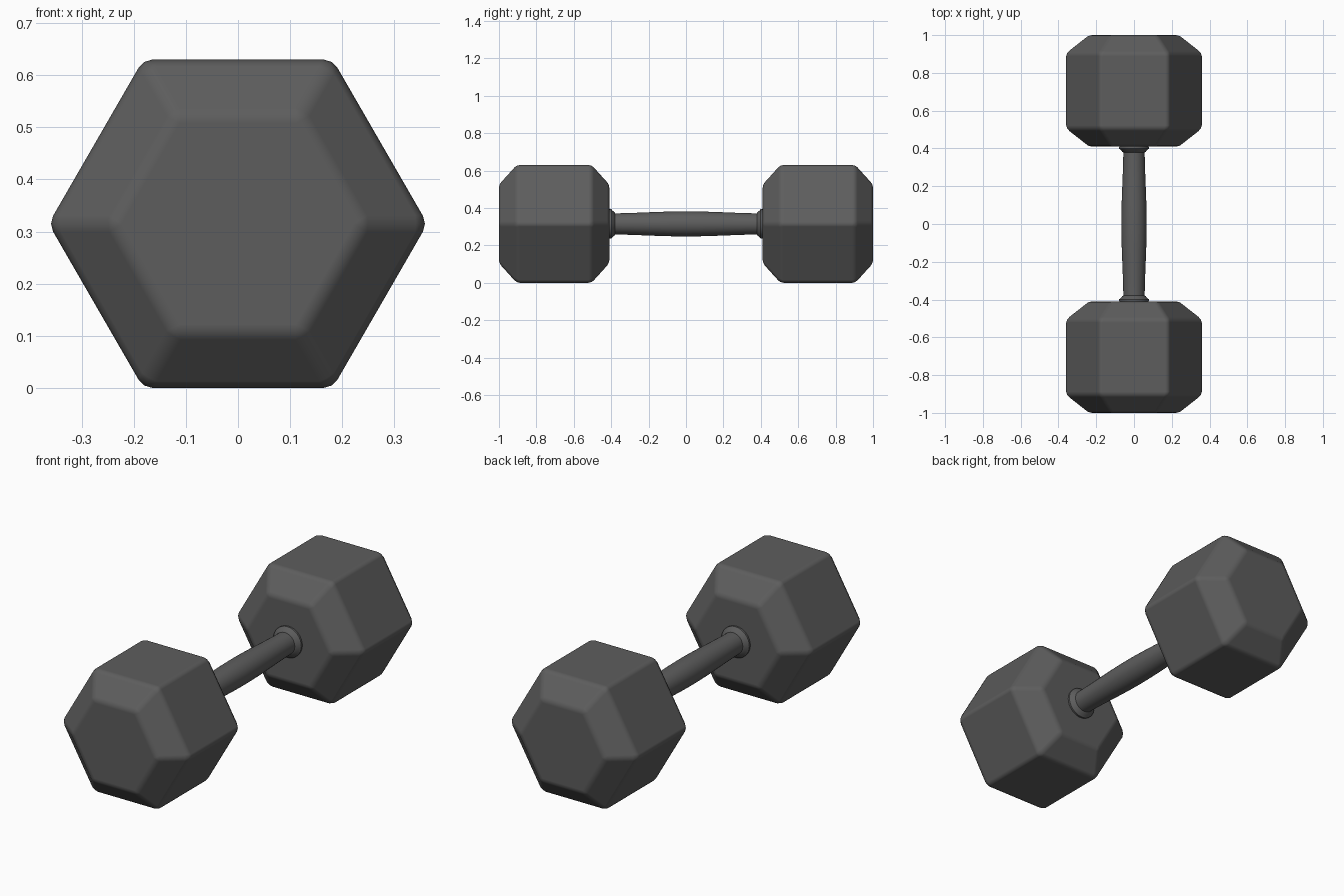
import bpy, bmesh, math
from mathutils import Vector

if "Cube" in bpy.data.objects:
    bpy.data.objects.remove(bpy.data.objects["Cube"])

CZ = 0.315                      # height of the bar axis
grey = bpy.data.materials.new("dark_grey_rubber")
grey.diffuse_color = (0.11, 0.11, 0.11, 1)
grey.use_nodes = True
grey.node_tree.nodes["Principled BSDF"].inputs["Base Color"].default_value = grey.diffuse_color


def lathe(name, profile, sides, angle):
    """Closed solid from (y, radius) rings around the y axis."""
    bm = bmesh.new()
    rings = []
    for y, r in profile:
        rings.append([bm.verts.new((r * math.cos(2 * math.pi * i / sides), y,
                                    CZ + r * math.sin(2 * math.pi * i / sides)))
                      for i in range(sides)])
    for a, b in zip(rings, rings[1:]):
        for i in range(sides):
            j = (i + 1) % sides
            bm.faces.new((a[i], a[j], b[j], b[i]))
    bm.faces.new(rings[0])
    bm.faces.new(rings[-1])
    bmesh.ops.recalc_face_normals(bm, faces=bm.faces)
    me = bpy.data.meshes.new(name)
    bm.to_mesh(me)
    bm.free()
    me.materials.append(grey)
    ob = bpy.data.objects.new(name, me)
    bpy.context.collection.objects.link(ob)
    bpy.ops.object.select_all(action='DESELECT')
    bpy.context.view_layer.objects.active = ob
    ob.select_set(True)
    bpy.ops.object.shade_smooth_by_angle(angle=math.radians(angle))
    return ob


# Hexagonal heads with chamfered ends and softened edges
R, r = 0.3637, 0.2425
for name, s in (("front_head", -1), ("back_head", 1)):
    head = lathe(name, [(s * 0.41, r), (s * 0.505, R), (s * 0.905, R), (s * 1.0, r)], 6, 35)
    bev = head.modifiers.new("soft_edges", 'BEVEL')
    bev.width = 0.017
    bev.segments = 2
    bev.limit_method = 'NONE'
    head.data.shade_smooth()
    bev.harden_normals = True

# Handle, slightly swollen in the middle
n = 16
grip = [(-0.43 + 0.86 * i / n, 0.056 + 0.011 * (0.5 + 0.5 * math.cos(math.pi * (2 * i / n - 1))))
        for i in range(n + 1)]
lathe("handle", grip, 32, 40)

# Flared collars where the handle meets the heads
for name, s in (("front_collar", -1), ("back_collar", 1)):
    lathe(name, [(s * 0.378, 0.054), (s * 0.382, 0.062), (s * 0.394, 0.072),
                 (s * 0.399, 0.079), (s * 0.406, 0.079), (s * 0.42, 0.074)], 32, 40)
